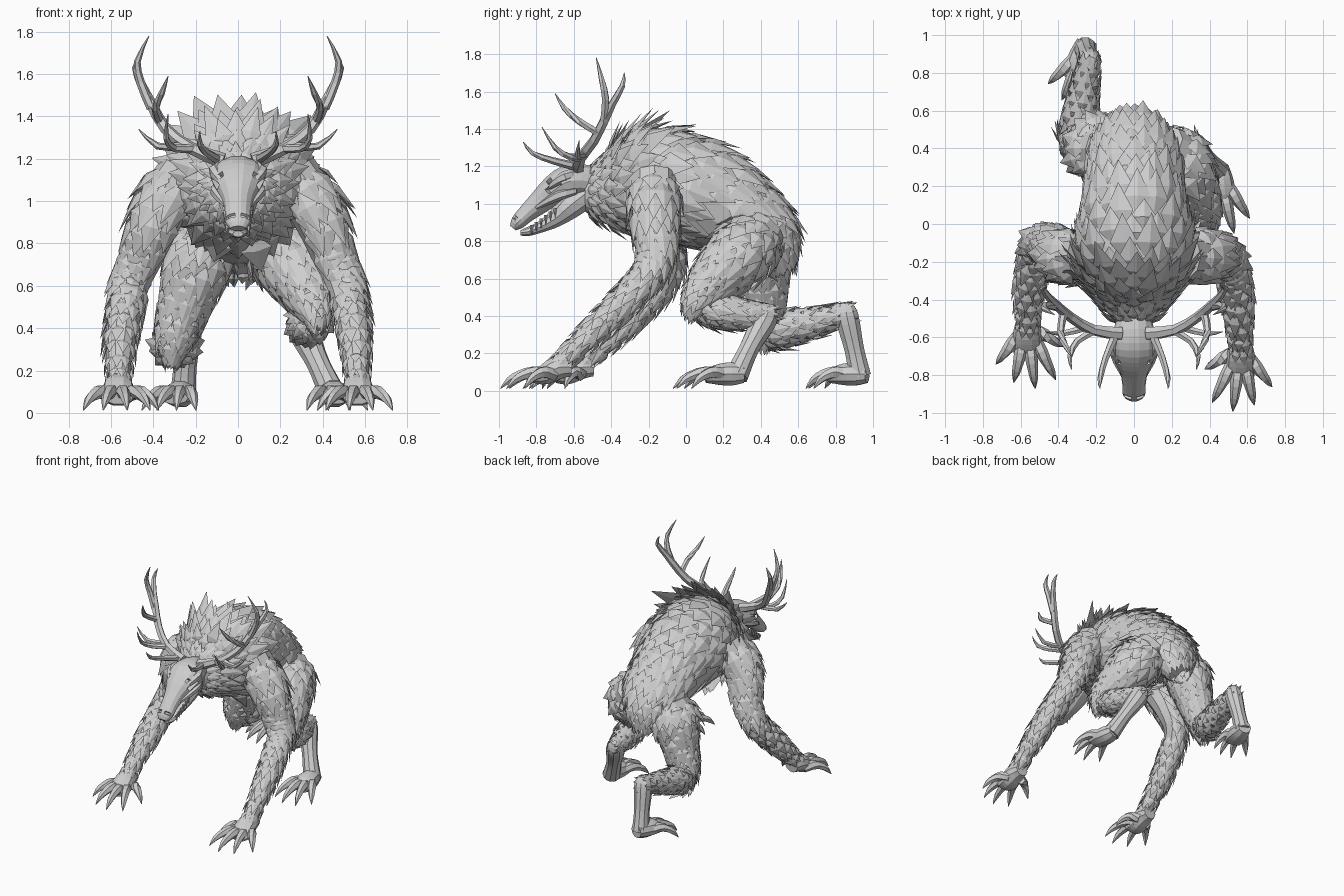
import bpy, bmesh, random
from math import sin, cos, tau, radians
from mathutils import Vector

random.seed(4)
X, Y, Z = Vector((1, 0, 0)), Vector((0, 1, 0)), Vector((0, 0, 1))

default_cube = bpy.data.objects.get("Cube")
if default_cube:
    bpy.data.objects.remove(default_cube)

GREY = (0.62, 0.62, 0.62, 1)
hide = bpy.data.materials.new("plain grey")
hide.use_nodes = True
hide.diffuse_color = GREY
hide.node_tree.nodes["Principled BSDF"].inputs["Base Color"].default_value = GREY


def finish(name, bm):
    """Turn a bmesh into a named grey object."""
    bmesh.ops.recalc_face_normals(bm, faces=bm.faces[:])
    mesh = bpy.data.meshes.new(name)
    bm.to_mesh(mesh)
    bm.free()
    mesh.materials.append(hide)
    bpy.context.collection.objects.link(bpy.data.objects.new(name, mesh))


def spline(points, steps):
    """Smooth curve through (x, y, z, radius[, second radius]) points."""
    pts = [Vector(tuple(p) + (p[3],) * (5 - len(p))) for p in points]
    pts = [pts[0]] + pts + [pts[-1]]
    out = []
    for a, b, c, d in zip(pts, pts[1:], pts[2:], pts[3:]):
        for i in range(steps):
            t = i / steps
            out.append(b + (c - a) * (t / 2) + (a * 2 - b * 5 + c * 4 - d) * (t * t / 2)
                       + (b * 3 - a - c * 3 + d) * (t ** 3 / 2))
    return out + [pts[-1]]


def on_ring(frame, a):
    c, along, u, v, ru, rv = frame
    return c + u * cos(a) * ru + v * sin(a) * rv


def tube(bm, points, sides=8, steps=3, ref=X):
    """Loft rings along a curve; return the ring frames for growing fur."""
    path = spline(points, steps)
    frames = []
    for i, p in enumerate(path):
        along = (path[min(i + 1, len(path) - 1)] - path[max(i - 1, 0)]).to_3d().normalized()
        u = (ref - along * ref.dot(along)).normalized()
        frames.append((p.to_3d(), along, u, along.cross(u), p[3], p[4]))
    rings = [[bm.verts.new(on_ring(f, tau * j / sides)) for j in range(sides)] for f in frames]
    for r, s in zip(rings, rings[1:]):
        for j in range(sides):
            k = (j + 1) % sides
            bm.faces.new((r[j], r[k], s[k], s[j]))
    bm.faces.new(rings[0])
    bm.faces.new(rings[-1])
    return frames


def fur(bm, frames, count, size, lift=0.12, droop=0.0, keep=lambda p, n: True):
    """Cover a tube with staggered rows of ridged, pointed tufts that follow its surface."""
    for i, (frame, ahead) in enumerate(zip(frames, frames[1:])):
        c, along, u, v, ru, rv = frame
        r = (ru + rv) / 2
        for j in range(count):
            a = tau * (j + i % 2 / 2 + random.uniform(-0.15, 0.15)) / count
            p = on_ring(frame, a)
            slope = (on_ring(ahead, a) - p).normalized()
            n = (u * cos(a) / ru + v * sin(a) / rv).normalized()
            n = (n - slope * n.dot(slope)).normalized()
            if not keep(p, n):
                continue
            flow = slope - Z * droop
            flow = (flow - n * flow.dot(n)).normalized()
            length = size * (0.05 + r) * random.uniform(0.75, 1.25)
            side = flow.cross(n) * (tau * r / count * 0.6)
            rise = flow + n * lift
            mid = p + rise * length * 0.4
            root, left, ridge, right, tip = [bm.verts.new(q) for q in (
                p - n * 0.015, mid + side, mid + n * side.length * 0.25,
                mid - side, p + rise * length)]
            for f in ((root, left, ridge), (root, ridge, right), (left, tip, ridge),
                      (ridge, tip, right), (root, right, tip), (root, tip, left)):
                bm.faces.new(f)


def limb(name, points, count, size, lift=0.12, droop=0.0, keep=lambda p, n: True):
    bm = bmesh.new()
    frames = tube(bm, points, 10, 4)
    if count:
        fur(bm, frames[1:], count, size, lift, droop, keep)
    finish(name, bm)


def paw(name, ankle, heading, side, reach, toes, width):
    """Flattened palm with arched toes that end in claws."""
    bm = bmesh.new()
    base = Vector(ankle)
    flat = Vector((base.x, base.y, 0))

    def out(angle, dist, height):
        a = radians(heading + angle * side)
        return flat + Vector((cos(a), sin(a), 0)) * dist + Z * height

    across = (out(90, 1, 0) - flat).normalized()
    tube(bm, [(*out(0, -0.04, base.z), width * 0.65, 0.05),
              (*out(0, 0.03, base.z), width * 0.9, 0.065),
              (*out(0, 0.11, 0.085), width, 0.055),
              (*out(0, 0.17, 0.07), width * 0.85, 0.03)], 10, 3, across)
    for angle, scale in toes:
        d = reach * scale
        tube(bm, [(*out(angle, d * 0.25, 0.085), 0.034), (*out(angle, d * 0.5, 0.1), 0.034),
                  (*out(angle, d * 0.7, 0.085), 0.027), (*out(angle, d * 0.86, 0.058), 0.02),
                  (*out(angle, d, 0.012), 0.002)], 6, 2, across)
    finish(name, bm)


# Torso with back fur, and a wide mane over neck and chest
bm = bmesh.new()
spine = tube(bm, [(0, -0.54, 1.07, 0.09, 0.11), (0, -0.42, 1.07, 0.17, 0.18),
                  (0, -0.3, 1.09, 0.24, 0.24), (0, -0.14, 1.11, 0.29, 0.28),
                  (0, 0.08, 1.05, 0.26, 0.27), (0, 0.28, 0.94, 0.24, 0.23),
                  (0, 0.43, 0.82, 0.2, 0.18), (0, 0.5, 0.69, 0.11, 0.1)], 16, 4)
finish("torso", bm)
bm = bmesh.new()
fur(bm, spine[9:], 14, 0.65, 0.12, 0.15,
    lambda p, n: n.z > 0.05 or p.y < -0.05 or p.y > 0.38)
finish("back_fur", bm)
bm = bmesh.new()
fur(bm, spine[:11], 14, 0.8, 0.3, 0.1)
finish("mane", bm)

# Skull with sunken eye sockets and nostrils
bm = bmesh.new()
tube(bm, [(0, -0.48, 1.11, 0.08, 0.08), (0, -0.56, 1.125, 0.11, 0.09),
          (0, -0.64, 1.115, 0.13, 0.09), (0, -0.71, 1.07, 0.11, 0.08),
          (0, -0.78, 1.01, 0.075, 0.065), (0, -0.85, 0.95, 0.062, 0.05),
          (0, -0.9, 0.9, 0.06, 0.04), (0, -0.925, 0.87, 0.035, 0.02)], 14, 3)
bmesh.ops.recalc_face_normals(bm, faces=bm.faces[:])
for s in (-1, 1):
    for spot, radius, depth in (((0.1, -0.71, 1.1), 0.036, 0.035),
                                ((0.03, -0.91, 0.92), 0.02, 0.012)):
        target = Vector((spot[0] * s, spot[1], spot[2]))
        hollow = [f for f in bm.faces if (f.calc_center_median() - target).length < radius]
        if hollow:
            bmesh.ops.inset_region(bm, faces=hollow, thickness=0.005, depth=-depth)
finish("skull", bm)

bm = bmesh.new()
tube(bm, [(0, -0.53, 1.06, 0.08, 0.08), (0, -0.62, 0.99, 0.09, 0.075),
          (0, -0.7, 0.92, 0.065, 0.05), (0, -0.78, 0.875, 0.048, 0.032),
          (0, -0.85, 0.85, 0.043, 0.025), (0, -0.885, 0.845, 0.025, 0.014)], 10)
finish("lower_jaw", bm)

bm = bmesh.new()
for s in (-1, 1):
    for i in range(6):
        y = -0.7 - 0.025 * i
        x = s * (0.066 - 0.003 * i)
        upper, lower = 0.99 + (y + 0.68) * 0.72, 0.95 + (y + 0.68) * 0.55
        tube(bm, [(x, y, upper, 0.01), (x, y, upper - 0.05, 0.002)], 5, 1)
        tube(bm, [(x * 0.75, y, lower - 0.025, 0.008), (x * 0.75, y, lower + 0.01, 0.002)], 5, 1)
finish("teeth", bm)

for s, word in ((1, "left"), (-1, "right")):
    # Brow ridge and cheekbone
    bm = bmesh.new()
    tube(bm, [(s * 0.06, -0.57, 1.17, 0.02), (s * 0.11, -0.65, 1.145, 0.03),
              (s * 0.08, -0.73, 1.09, 0.015)], 6, 3, Z)
    tube(bm, [(s * 0.09, -0.59, 1.07, 0.02), (s * 0.105, -0.68, 1.045, 0.028),
              (s * 0.06, -0.8, 0.98, 0.012)], 6, 3, Z)
    finish(word + "_brow_and_cheek", bm)

    # Antler: main beam, then tines
    bm = bmesh.new()
    for branch in (
            [(0.07, -0.58, 1.19, 0.038), (0.22, -0.56, 1.25, 0.029), (0.34, -0.49, 1.34, 0.027),
             (0.41, -0.43, 1.46, 0.026), (0.45, -0.39, 1.54, 0.021),
             (0.485, -0.34, 1.63, 0.016), (0.46, -0.33, 1.7, 0.002)],
            [(0.41, -0.44, 1.44, 0.022), (0.46, -0.43, 1.56, 0.021),
             (0.475, -0.45, 1.66, 0.016), (0.42, -0.48, 1.78, 0.002)],
            [(0.37, -0.47, 1.38, 0.022), (0.39, -0.57, 1.44, 0.019),
             (0.36, -0.65, 1.51, 0.015), (0.33, -0.7, 1.59, 0.002)],
            [(0.1, -0.59, 1.2, 0.024), (0.15, -0.71, 1.23, 0.019),
             (0.18, -0.82, 1.27, 0.014), (0.18, -0.87, 1.33, 0.002)],
            [(0.2, -0.56, 1.25, 0.022), (0.3, -0.62, 1.25, 0.019),
             (0.34, -0.7, 1.3, 0.014), (0.33, -0.77, 1.41, 0.002)],
            [(0.26, -0.55, 1.26, 0.02), (0.38, -0.58, 1.26, 0.017), (0.47, -0.57, 1.34, 0.002)]):
        tube(bm, [(s * x, y, z, r) for x, y, z, r in branch], 6, 2, Vector((s * 0.5, 1, -0.6)))
    finish(word + "_antler", bm)

    # Arm: the right one is planted a little further back
    back = 0.0 if s > 0 else 0.12
    limb(word + "_arm", [
        (s * 0.25, -0.17, 1.13, 0.13), (s * 0.36, -0.17, 0.97, 0.125),
        (s * 0.44, -0.16 + back * 0.4, 0.76, 0.098), (s * 0.505, -0.22 + back * 0.8, 0.6, 0.085),
        (s * 0.55, -0.43 + back, 0.38, 0.075), (s * 0.565, -0.67 + back, 0.15, 0.05)],
        9, 1.05, 0.15, 0.15, lambda p, n, s=s: n.x * s > -0.5 or p.z < 0.6)
    paw(word + "_hand", (s * 0.565, -0.65 + back, 0.125), -90, s, 0.345,
        ((-58, 0.65), (-27, 0.96), (-7, 1), (13, 0.92), (38, 0.78)), 0.08)

# Left hind leg, stepping forward
limb("left_thigh", [(0.15, 0.42, 0.88, 0.12), (0.21, 0.34, 0.78, 0.165), (0.29, 0.2, 0.64, 0.14),
                    (0.36, 0.08, 0.51, 0.095), (0.37, 0.04, 0.43, 0.05)], 10, 0.8)
limb("left_shin", [(0.37, 0.04, 0.47, 0.06), (0.35, 0.13, 0.44, 0.085),
                   (0.32, 0.29, 0.41, 0.075), (0.3, 0.43, 0.41, 0.045)], 8, 1.0, 0.15)
limb("left_lower_leg", [(0.29, 0.45, 0.45, 0.035), (0.31, 0.42, 0.38, 0.07),
                        (0.38, 0.34, 0.23, 0.055), (0.45, 0.27, 0.08, 0.065)], 0, 0)
paw("left_foot", (0.45, 0.27, 0.09), -86, 1, 0.34,
    ((-28, 0.9), (-8, 1), (10, 0.97), (30, 0.85)), 0.08)

# Right hind leg, pushing off behind
limb("right_thigh", [(-0.14, 0.4, 0.88, 0.12), (-0.17, 0.4, 0.77, 0.155),
                     (-0.23, 0.41, 0.58, 0.125), (-0.29, 0.42, 0.38, 0.095),
                     (-0.31, 0.42, 0.27, 0.05)], 10, 0.8)
limb("right_shin", [(-0.31, 0.38, 0.3, 0.06), (-0.3, 0.47, 0.32, 0.09),
                    (-0.27, 0.66, 0.36, 0.075), (-0.24, 0.85, 0.41, 0.05)], 8, 1.0, 0.15)
limb("right_lower_leg", [(-0.23, 0.85, 0.47, 0.035), (-0.235, 0.86, 0.4, 0.065),
                         (-0.25, 0.9, 0.22, 0.055), (-0.26, 0.93, 0.08, 0.062)], 0, 0)
paw("right_foot", (-0.26, 0.93, 0.09), -104, -1, 0.3,
    ((-28, 0.85), (-8, 0.97), (10, 1), (32, 0.9)), 0.08)
